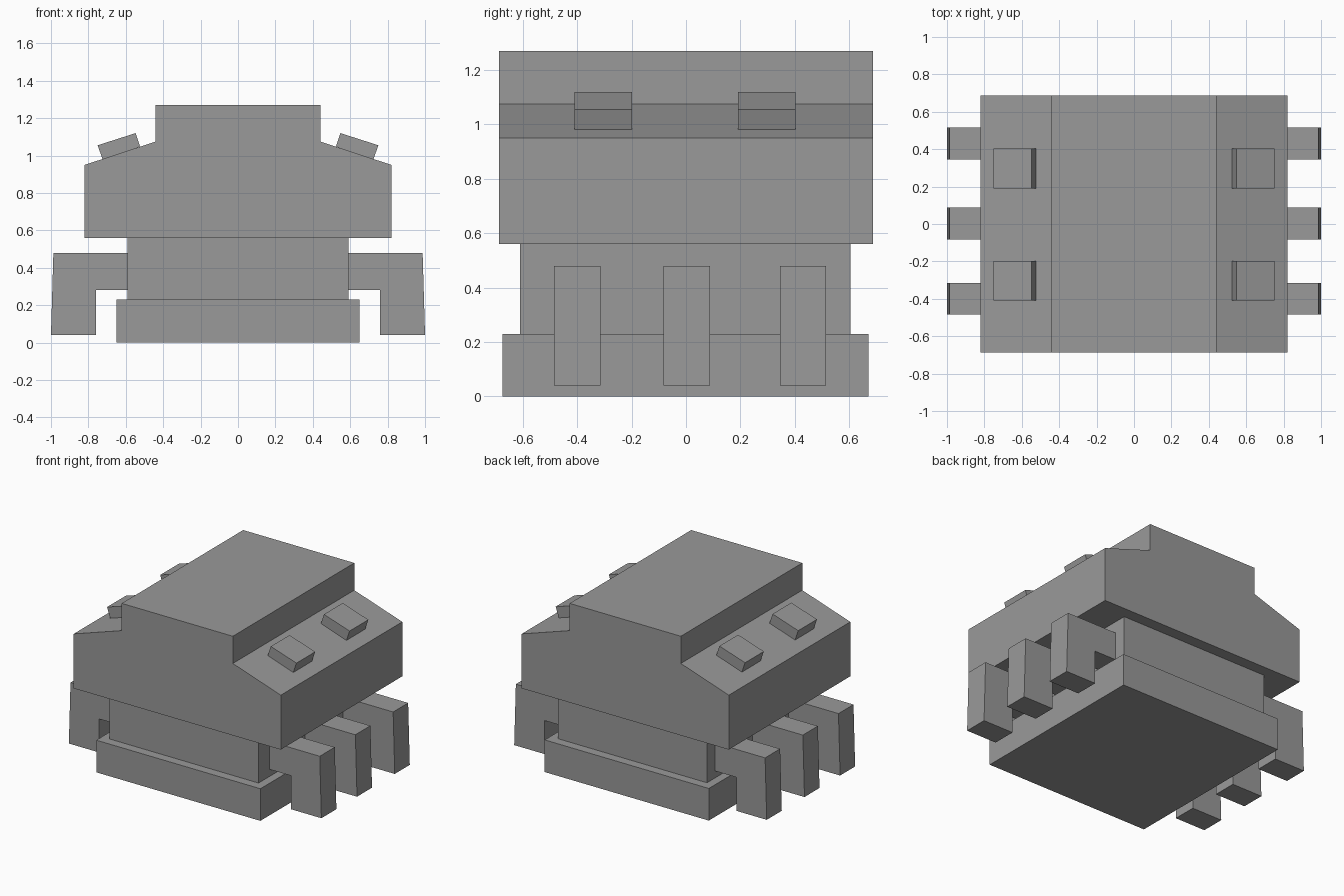
import bpy
import bmesh

cube = bpy.data.objects.get("Cube")
if cube:
    bpy.data.objects.remove(cube, do_unlink=True)

GREY = (0.32, 0.32, 0.32, 1.0)
grey = bpy.data.materials.new("mid_grey")
grey.use_nodes = True
grey.diffuse_color = GREY
grey.node_tree.nodes["Principled BSDF"].inputs["Base Color"].default_value = GREY


def extrude_profile(name, profile, y_min, y_max):
    """Sweep a closed (x, z) outline from y_min to y_max."""
    bm = bmesh.new()
    face = bm.faces.new([bm.verts.new((x, y_min, z)) for x, z in profile])
    swept = bmesh.ops.extrude_face_region(bm, geom=[face], use_keep_orig=True)
    verts = [v for v in swept["geom"] if isinstance(v, bmesh.types.BMVert)]
    bmesh.ops.translate(bm, verts=verts, vec=(0, y_max - y_min, 0))
    bmesh.ops.recalc_face_normals(bm, faces=bm.faces)
    mesh = bpy.data.meshes.new(name)
    bm.to_mesh(mesh)
    bm.free()
    mesh.materials.append(grey)
    obj = bpy.data.objects.new(name, mesh)
    bpy.context.collection.objects.link(obj)


def symmetric(half):
    """Close a right-hand outline with its mirror image."""
    return half + [(-x, z) for x, z in reversed(half)]


# Stacked body: base slab, recessed waist, stepped housing with sloped shoulders
extrude_profile("base_slab", symmetric([(0.65, 0), (0.65, 0.23)]), -0.675, 0.67)
extrude_profile("waist", symmetric([(0.59, 0.23), (0.59, 0.56)]), -0.61, 0.605)
housing = [(0.82, 0.56), (0.82, 0.95), (0.44, 1.075), (0.44, 1.27)]
extrude_profile("upper_housing", symmetric(housing), -0.687, 0.687)

# Bent legs and shoulder blocks on both sides
leg = [(0.59, 0.48), (0.987, 0.48), (1.0, 0.04), (0.76, 0.04), (0.76, 0.28), (0.59, 0.28)]
block = [(0.547, 1.12), (0.75, 1.055), (0.725, 0.981), (0.523, 1.048)]
for side, sign in (("left", 1), ("right", -1)):
    leg_side = [(sign * x, z) for x, z in leg]
    block_side = [(sign * x, z) for x, z in block]
    for place, y in (("front", -0.4), ("middle", 0.003), ("back", 0.43)):
        extrude_profile(f"{place}_{side}_leg", leg_side, y - 0.085, y + 0.085)
    for place, y in (("front", -0.304), ("back", 0.297)):
        extrude_profile(f"{place}_{side}_shoulder_block", block_side, y - 0.106, y + 0.106)
